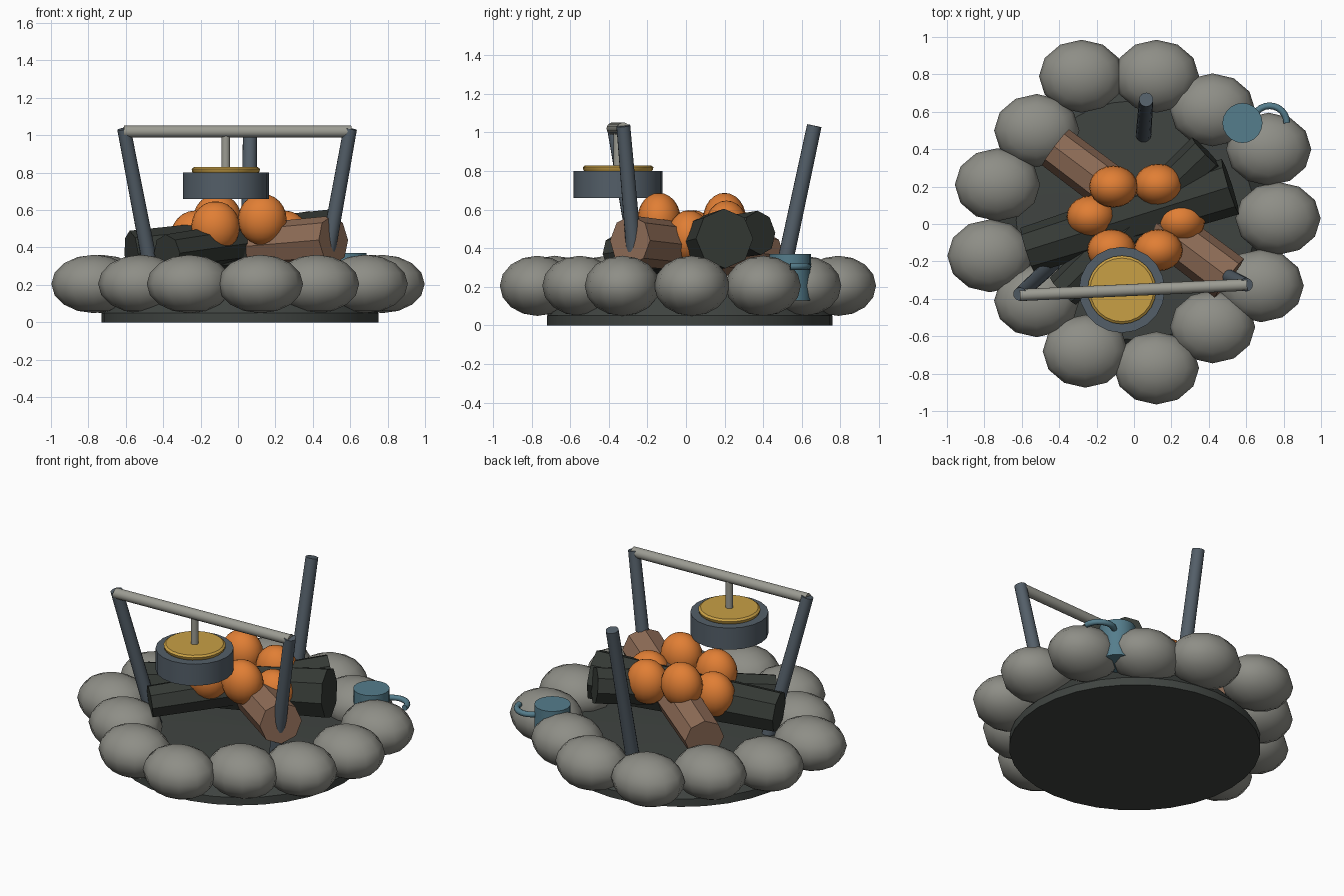
import bpy, bmesh, math
from mathutils import Vector

if "Cube" in bpy.data.objects:
    bpy.data.objects.remove(bpy.data.objects["Cube"])


def material(name, r, g, b):
    m = bpy.data.materials.new(name)
    m.diffuse_color = (r, g, b, 1)
    m.use_nodes = True
    m.node_tree.nodes["Principled BSDF"].inputs["Base Color"].default_value = m.diffuse_color
    return m


STONE = material("stone grey", .27, .27, .24)
ASH = material("ash dark", .05, .057, .052)
CHAR = material("charred wood", .036, .042, .036)
BROWN = material("brown wood", .28, .155, .098)
ORANGE = material("ember orange", .75, .21, .035)
IRON = material("iron slate", .088, .114, .14)
PALE = material("pale metal", .33, .33, .29)
GOLD = material("stew gold", .58, .35, .06)
TEAL = material("enamel teal", .09, .205, .262)


def finish(name, mat, smooth=True):
    ob = bpy.context.object
    ob.name = name
    ob.data.materials.append(mat)
    if smooth:
        bpy.ops.object.shade_smooth_by_angle(angle=math.radians(35))
    return ob


def rod(name, a, b, r1, r2, mat, sides=16):
    """Tapered cylinder from point a to point b."""
    a, b = Vector(a), Vector(b)
    d = b - a
    bpy.ops.mesh.primitive_cone_add(vertices=sides, radius1=r1, radius2=r2, depth=d.length,
                                    location=(a + b) / 2,
                                    rotation=d.to_track_quat('Z', 'Y').to_euler())
    return finish(name, mat, sides > 10)


def ball(name, loc, size, mat, seg, rings):
    bpy.ops.mesh.primitive_uv_sphere_add(segments=seg, ring_count=rings, radius=1, location=loc)
    bpy.context.object.scale = size
    bpy.ops.object.transform_apply(location=False, rotation=False, scale=True)
    return finish(name, mat)


def lathe(name, profile, loc, mat, sides):
    """Spin a radius/height profile around z; the ends are capped."""
    bm = bmesh.new()
    rings = [[bm.verts.new((r * math.cos(math.tau * i / sides), r * math.sin(math.tau * i / sides), z))
              for i in range(sides)] for r, z in profile]
    for lo, hi in zip(rings, rings[1:]):
        for i in range(sides):
            j = (i + 1) % sides
            bm.faces.new((lo[i], lo[j], hi[j], hi[i]))
    bm.faces.new(rings[0][::-1])
    bm.faces.new(rings[-1])
    me = bpy.data.meshes.new(name)
    bm.to_mesh(me)
    bm.free()
    ob = bpy.data.objects.new(name, me)
    ob.location = loc
    bpy.context.collection.objects.link(ob)
    bpy.ops.object.select_all(action='DESELECT')
    ob.select_set(True)
    bpy.context.view_layer.objects.active = ob
    return finish(name, mat)


# Ash bed: low mound with a short upright rim
lathe("ash_bed", [(.74, 0), (.74, .05), (.64, .16), (.1, .18)], (.01, .02, 0), ASH, 32)

# Ring of flattened stones
stones = [(-.28, .79), (.12, .79), (.42, .61), (.72, .40), (.77, .03), (.68, -.33), (.42, -.55),
          (.12, -.77), (-.26, -.68), (-.52, -.41), (-.77, -.17), (-.73, .21), (-.52, .50)]
for i, (x, y) in enumerate(stones):
    ball(f"ring_stone_{i + 1}", (x, y, .205), (.228, .195, .156), STONE, 12, 8)

# Crossed octagonal logs
rod("charred_log_large", (-.57, -.14, .365), (.515, .20, .45), .125, .155, CHAR, 8)
rod("charred_log_small", (-.38, -.36, .37), (.39, .38, .48), .10, .115, CHAR, 8)
rod("brown_log", (-.42, .41, .36), (.51, -.29, .44), .12, .13, BROWN, 8)

# Cluster of glowing embers
embers = [(-.11, .20, .55), (.13, .21, .51), (-.23, .04, .46),
          (.25, .015, .46), (-.12, -.14, .51), (.13, -.14, .55)]
for i, p in enumerate(embers):
    ball(f"ember_{i + 1}", p, (.13, .112, .137), ORANGE, 20, 12)

# Three leaning poles
rod("pole_left", (-.43, -.21, .10), (-.61, -.375, 1.035), .042, .036, IRON)
rod("pole_right", (.43, -.245, .10), (.60, -.325, 1.035), .042, .036, IRON)
rod("pole_back", (.05, .465, .10), (.065, .665, 1.035), .042, .038, IRON)

# Crossbar and hanging rod
rod("crossbar", (-.61, -.38, 1.02), (.605, -.325, 1.02), .032, .032, PALE)
rod("pot_hanger", (-.065, -.352, .80), (-.065, -.352, 1.01), .023, .023, PALE)

# Cooking pot with a golden lid
rod("pot", (-.065, -.352, .66), (-.065, -.352, .80), .23, .23, IRON, 20)
lathe("pot_lid", [(.17, .795), (.18, .805), (.183, .82), (.17, .83)], (-.065, -.352, 0), GOLD, 24)

# Mug with a curved side handle
rod("mug", (.58, .54, .13), (.58, .54, .37), .107, .107, TEAL, 20)
curve = bpy.data.curves.new("mug_handle", 'CURVE')
curve.dimensions = '3D'
curve.bevel_depth = .018
curve.bevel_resolution = 2
curve.use_fill_caps = True
spline = curve.splines.new('POLY')
spline.points.add(12)
for i, pt in enumerate(spline.points):
    t = math.pi * (1 - i / 12)
    pt.co = (.725 + .092 * math.cos(t), .54 + .092 * math.sin(t), .305, 1)
handle = bpy.data.objects.new("mug_handle", curve)
curve.materials.append(TEAL)
bpy.context.collection.objects.link(handle)
